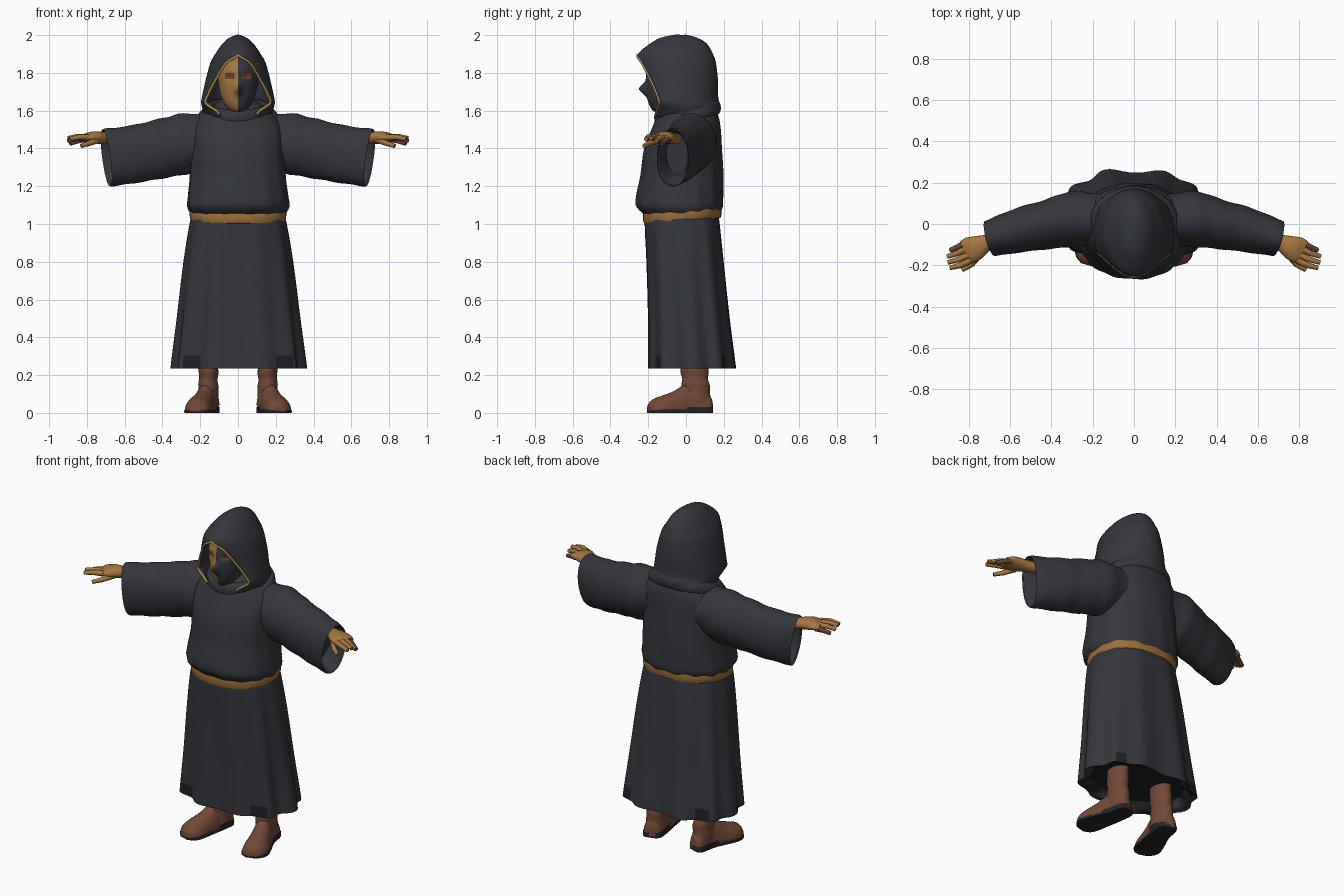
import bpy, bmesh
from math import sin, cos, pi, asin, exp, radians
from mathutils import Vector

cube = bpy.data.objects.get("Cube")
if cube:
    bpy.data.objects.remove(cube, do_unlink=True)


def material(name, r, g, b):
    m = bpy.data.materials.new(name)
    m.use_nodes = True
    m.diffuse_color = (r, g, b, 1)
    bsdf = m.node_tree.nodes["Principled BSDF"]
    bsdf.inputs["Base Color"].default_value = (r, g, b, 1)
    bsdf.inputs["Roughness"].default_value = 0.9
    return m


ROBE = material("charcoal cloth", 0.036, 0.037, 0.045)
LINING = material("dark lining", 0.014, 0.014, 0.018)
BELT = material("tan leather", 0.34, 0.16, 0.04)
SKIN = material("golden skin", 0.38, 0.18, 0.05)
BROWN = material("brown leather", 0.17, 0.066, 0.038)
SOLE = material("black sole", 0.018, 0.018, 0.022)
TRIM = material("gold trim", 0.42, 0.27, 0.09)
DUSK = material("shadowed skin", 0.14, 0.06, 0.04)
X, Y, Z = Vector((1, 0, 0)), Vector((0, 1, 0)), Vector((0, 0, 1))
parts = []


def resample(secs, steps):
    """Smooth in-between sections through the given ones."""
    out = []
    for i in range(len(secs) - 1):
        p = [secs[max(0, min(len(secs) - 1, i + k))] for k in (-1, 0, 1, 2)]
        for s in range(steps):
            t = s / steps
            out.append([b + 0.5 * t * (c - a + t * (2*a - 5*b + 4*c - d + t * (3*(b - c) + d - a)))
                        for a, b, c, d in zip(*p)])
    return out + [list(secs[-1])]


def finish(name, bm, mats, rule=None):
    bmesh.ops.recalc_face_normals(bm, faces=bm.faces)
    if rule:
        for f in bm.faces:
            f.material_index = rule(f.calc_center_median())
    me = bpy.data.meshes.new(name)
    bm.to_mesh(me)
    bm.free()
    for m in mats:
        me.materials.append(m)
    ob = bpy.data.objects.new(name, me)
    bpy.context.collection.objects.link(ob)
    parts.append(ob)
    return ob


def bridge(bm, rings, closed=True):
    n = len(rings[0])
    for a, b in zip(rings, rings[1:]):
        for j in range(n if closed else n - 1):
            k = (j + 1) % n
            bm.faces.new((a[j], a[k], b[k], b[j]))


def loft(name, secs, mats, u=X, v=Y, n=48, steps=4, power=2, fold=None, post=None, rule=None):
    """Closed skin through sections (x, y, z, radius along u, radius along v)."""
    bm = bmesh.new()
    rings = []
    rows = resample(secs, steps)
    for i, (x, y, z, ru, rv) in enumerate(rows):
        ring = []
        for j in range(n):
            a = 2 * pi * j / n
            c, s = [(1 if q >= 0 else -1) * abs(q) ** (2 / power) for q in (cos(a), sin(a))]
            k = fold(a, i / (len(rows) - 1)) if fold else 1
            co = Vector((x, y, z)) + u * (ru * c * k) + v * (rv * s * k)
            ring.append(bm.verts.new(post(co) if post else co))
        rings.append(ring)
    bridge(bm, rings)
    bm.faces.new(rings[0])
    bm.faces.new(rings[-1])
    return finish(name, bm, mats, rule)


def tube(name, pts, radius, mat, taper=1.0, cyclic=False):
    cu = bpy.data.curves.new(name, "CURVE")
    cu.dimensions = "3D"
    cu.bevel_depth, cu.bevel_resolution, cu.use_fill_caps = radius, 3, True
    sp = cu.splines.new("POLY")
    sp.points.add(len(pts) - 1)
    for i, (p, co) in enumerate(zip(sp.points, pts)):
        p.co = (*co, 1)
        p.radius = 1 + (taper - 1) * i / (len(pts) - 1)
    sp.use_cyclic_u, sp.use_smooth = cyclic, True
    cu.materials.append(mat)
    ob = bpy.data.objects.new(name, cu)
    bpy.context.collection.objects.link(ob)


# Skirt with pleats deepening to the hem, and a recessed underside
loft("skirt", [(0, -.02, 1.06, .24, .19), (0, -.02, 1.0, .255, .2), (0, -.005, .8, .285, .205),
               (0, .015, .5, .318, .215), (0, .03, .26, .345, .228), (0, .03, .24, .34, .225),
               (0, .03, .25, .31, .2), (0, .03, .29, .28, .18)],
     [ROBE, LINING], n=120, power=2.4,
     fold=lambda a, t: 1 + .045 * min(1, t * 1.6) * (cos(10 * a) + .35 * sin(7 * a + 1)),
     rule=lambda c: int(c.z < .3 and abs(c.x) < .29 and -.16 < c.y < .21))

# Blousing upper robe
loft("robe_body", [(0, -.02, 1.04, .24, .19), (0, -.033, 1.09, .268, .228), (0, -.032, 1.15, .264, .23),
                   (0, -.022, 1.25, .254, .22), (0, -.017, 1.4, .25, .205), (0, 0, 1.5, .245, .183),
                   (0, .01, 1.57, .2, .162), (0, .01, 1.62, .14, .13), (0, .01, 1.66, .09, .09)],
     [ROBE], n=96, power=2.25,
     fold=lambda a, t: 1 + .012 * (1 - t) * cos(14 * a + 5 * t) + .006 * sin(5 * a + 12 * t))

# Belt, a little higher at the back
loft("belt", [(0, -.02, 1.015, .235, .185), (0, -.02, 1.02, .25, .203), (0, -.02, 1.05, .256, .208),
              (0, -.02, 1.078, .252, .205), (0, -.02, 1.083, .235, .185)],
     [BELT], n=64, power=2.3, steps=2, post=lambda c: c + Z * c.y * .07)

# Draped cowl folds around the neck
for name, z, sx, sy, tilt, minor in (("cowl_upper", 1.59, .15, .145, .22, .24),
                                     ("cowl_lower", 1.555, .18, .152, .38, .2)):
    bpy.ops.mesh.primitive_torus_add(major_segments=64, minor_segments=16, major_radius=1,
                                     minor_radius=minor, location=(0, .008, z), rotation=(tilt, 0, 0))
    ob = bpy.context.object
    ob.name = name
    ob.scale = (sx, sy, .2)
    ob.data.materials.append(ROBE)
    parts.append(ob)

# Hood: arcs running from rim to rim; rows are height, half width, rim half width, front y, back y
hood_rows = resample([(1.57, .15, .09, -.15, .155), (1.6, .175, .115, -.15, .168), (1.64, .188, .17, -.135, .168),
                      (1.68, .182, .16, -.145, .163), (1.75, .167, .125, -.175, .163), (1.85, .14, .065, -.225, .152),
                      (1.895, .115, 0, -.248, .137), (1.95, .077, 0, -.185, .105), (1.98, .042, 0, -.13, .055),
                      (1.995, .006, 0, -.06, 0)], 4)
bm = bmesh.new()
rings, rim = [], []
for z, rx, w, front, back in hood_rows:
    a0 = asin(max(0, min(1, w / rx))) if w > .002 else 0
    ry = (back - front) / (1 + cos(a0))
    ring = []
    for j in range(49):
        a = a0 + (2 * pi - 2 * a0) * j / 48
        ring.append(bm.verts.new((rx * sin(a), back - ry - ry * cos(a), z)))
    rings.append(ring)
    if z < 1.897:
        rim.append(ring[0].co.copy())
bridge(bm, rings, closed=False)
bm.faces.new(rings[-1][:-1])
bmesh.ops.remove_doubles(bm, verts=bm.verts, dist=.0005)
hood = finish("hood", bm, [ROBE])
solid = hood.modifiers.new("cloth thickness", "SOLIDIFY")
solid.thickness, solid.offset = .014, 0
rim = rim[2:]
tube("hood_trim", [p - Y * .006 for p in rim]
     + [Vector((-p.x, p.y - .006, p.z)) for p in reversed(rim)], .007, TRIM)


# Head: one half golden, the other masked, with eyes and a nose
def face_shape(c):
    if c.y < -.1:
        c.y -= .042 * exp(-(c.x / .018) ** 2 - ((c.z - 1.715) / .03) ** 2)
        c.y += .014 * exp(-((abs(c.x) - .045) / .022) ** 2 - ((c.z - 1.78) / .018) ** 2)
    return c


def face_colour(c):
    if c.y > -.1:
        return 0
    if abs(c.z - 1.782) < .014 and abs(abs(c.x) - .045) < .022:
        return 2
    return 1 if c.x < 0 else 0


loft("head", [(0, -.14, 1.595, .025, .03), (0, -.115, 1.62, .06, .075), (0, -.095, 1.67, .088, .11),
              (0, -.09, 1.74, .104, .118), (0, -.09, 1.8, .106, .122), (0, -.085, 1.86, .085, .105),
              (0, -.07, 1.9, .04, .05)],
     [ROBE, SKIN, DUSK], n=72, steps=7, post=face_shape, rule=face_colour)

for side, s in (("left", 1), ("right", -1)):
    def flip(c, s=s):
        return Vector((c.x * s, c.y, c.z))

    # Wide hanging sleeve with a hollow cuff
    loft(side + "_sleeve", [(.13, .03, 1.45, .12, .13), (.27, .025, 1.427, .135, .156), (.4, .0, 1.4, .12, .154),
                            (.55, -.03, 1.37, .108, .152), (.685, -.067, 1.352, .09, .154),
                            (.69, -.068, 1.352, .084, .148), (.675, -.065, 1.355, .076, .138),
                            (.6, -.045, 1.37, .06, .11)],
         [ROBE], u=Vector((.25, .97, 0)), v=Vector((.13, 0, 1)), n=56, steps=7, post=flip,
         fold=lambda a, t: 1 + .022 * (1 - t) * sin(48 * t + 2 * cos(a)) + .012 * sin(4 * a + 9 * t))

    # Hand: flat palm, four fingers and a thumb
    loft(side + "_palm", [(.6, -.05, 1.45, .03, .028), (.7, -.085, 1.455, .037, .031), (.75, -.11, 1.458, .055, .033),
                          (.79, -.125, 1.458, .063, .027), (.82, -.135, 1.455, .055, .016)],
         [SKIN], u=Vector((.38, .92, 0)), v=Z, n=24, post=flip)
    fingers = {"index": ((.79, -.175, 1.458), (.84, -.2, 1.46), (.89, -.212, 1.45), SKIN),
               "middle": ((.8, -.15, 1.46), (.85, -.172, 1.463), (.9, -.186, 1.455), SKIN),
               "ring": ((.81, -.12, 1.458), (.855, -.142, 1.455), (.902, -.157, 1.44), SKIN),
               "little": ((.81, -.09, 1.45), (.85, -.11, 1.44), (.89, -.128, 1.425), DUSK),
               "thumb": ((.74, -.14, 1.445), (.785, -.195, 1.428), (.83, -.222, 1.413), SKIN)}
    for finger, (a, b, c, mat) in fingers.items():
        tube(side + "_" + finger + "_finger", [flip(Vector(p)) for p in (a, b, c)], .017, mat, .65)

    # Boot: shaft, foot and sole
    loft(side + "_boot_shaft", [(.155, .045, .32, .05, .072), (.155, .045, .24, .052, .074), (.157, .048, .18, .05, .07),
                                (.157, .052, .12, .054, .076), (.155, .05, .04, .055, .08)],
         [BROWN], n=32, post=flip,
         fold=lambda a, t: 1 + .035 * sin(22 * t + cos(a)))
    foot = [(.147, .135, .012, .03, .06), (.15, .11, .012, .052, .1), (.165, .02, .012, .056, .15),
            (.19, -.06, .012, .066, .105), (.21, -.13, .012, .073, .078), (.22, -.175, .012, .06, .06),
            (.226, -.198, .012, .03, .035)]
    across = Vector((.95, .28, 0))
    loft(side + "_boot_foot", foot, [BROWN], u=across, v=Z, n=32,
         post=lambda c: flip(Vector((c.x, c.y, max(c.z, .01)))))
    loft(side + "_boot_sole", [(x, y, z, ru * 1.06, rv) for x, y, z, ru, rv in foot], [SOLE], u=across, v=Z, n=32,
         post=lambda c: flip(Vector((c.x, c.y, max(0, min(c.z, .032 if c.y > 0 else .014))))))

# Smooth shading with sharp creases kept
bpy.ops.object.select_all(action="DESELECT")
for ob in parts:
    ob.select_set(True)
bpy.context.view_layer.objects.active = parts[0]
bpy.ops.object.shade_smooth_by_angle(angle=radians(45))
